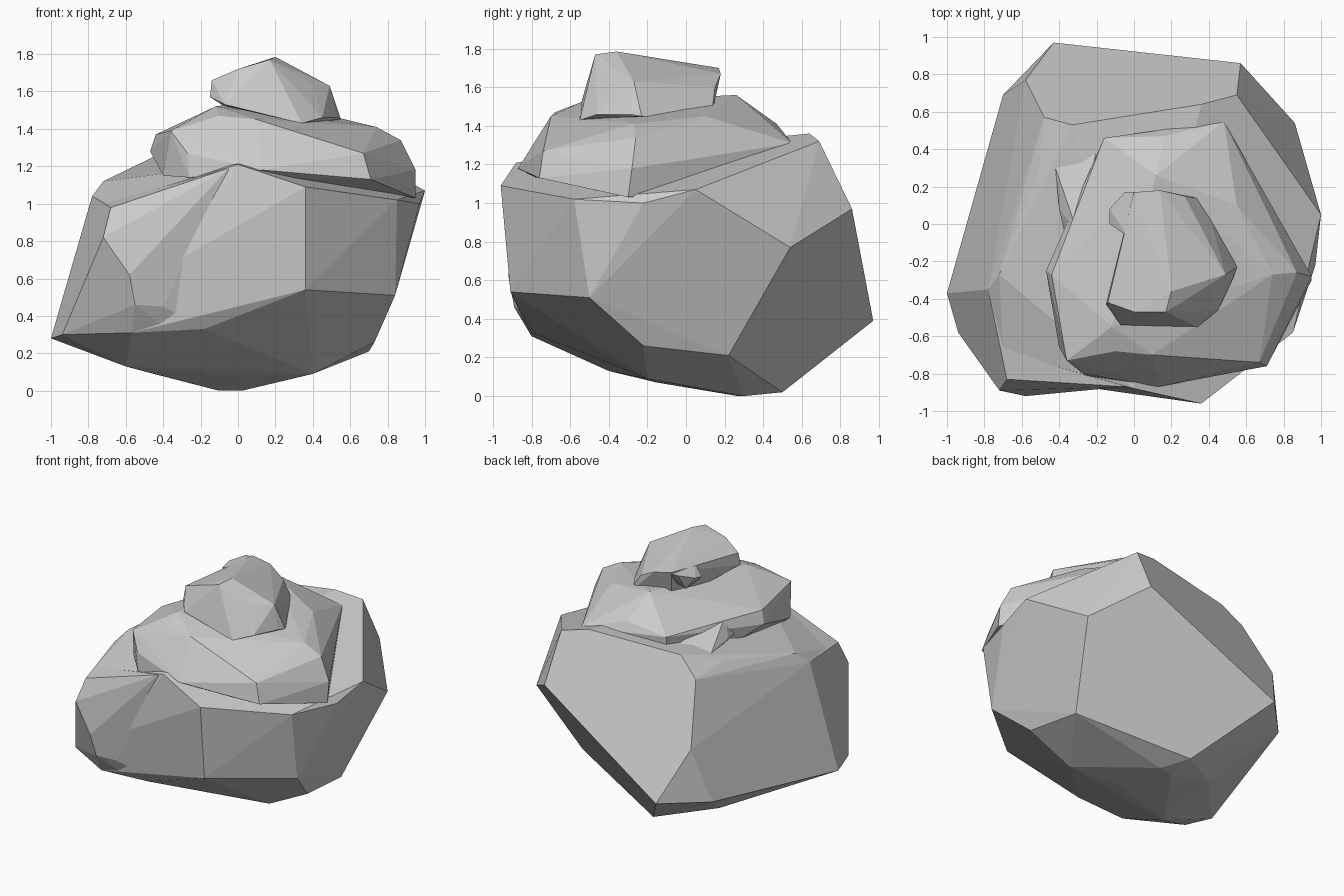
import bpy, bmesh
from math import radians


def boulder(name, corners):
    """Faceted stone: the convex hull around a few corner points."""
    bm = bmesh.new()
    for c in corners:
        bm.verts.new(c)
    res = bmesh.ops.convex_hull(bm, input=bm.verts)
    loose = {g for g in res["geom_interior"] + res["geom_unused"]
             if isinstance(g, bmesh.types.BMVert) and g.is_valid}
    bmesh.ops.delete(bm, geom=list(loose), context='VERTS')
    # merge nearly flat neighbours into broad facets
    bmesh.ops.dissolve_limit(bm, angle_limit=radians(3), verts=bm.verts, edges=bm.edges)
    bmesh.ops.recalc_face_normals(bm, faces=bm.faces)
    mesh = bpy.data.meshes.new(name)
    bm.to_mesh(mesh)
    bm.free()
    obj = bpy.data.objects.new(name, mesh)
    bpy.context.collection.objects.link(obj)
    return obj


# Large base boulder
boulder("base_boulder", [
    # back
    (.57, .86, .97), (-.43, .97, .39), (-.58, .77, .76), (-.48, .57, 1.18),
    (-.33, .53, 1.31), (.36, .64, 1.36), (.55, .69, 1.32), (-.70, .69, .37),
    # right
    (.86, .54, .77), (1, .05, 1.07), (.97, -.22, 1.0), (.70, .22, .21),
    (.73, -.22, .26), (.84, -.50, .51), (.85, -.58, 1.02),
    # front
    (.36, -.96, 1.09), (.36, -.91, .54), (0, -.88, 1.21), (-.18, -.80, .33),
    (-.57, -.80, .31), (-.70, -.68, 1.0), (-.42, -.85, .64),
    # left
    (-1, -.37, .28), (-.94, -.58, .30), (-.78, -.35, 1.04), (-.72, -.27, 1.12),
    (-.51, .28, 1.22),
    # underside
    (-.10, .27, 0), (.02, .30, 0), (-.08, .50, .02), (.40, -.20, .09),
    (-.60, -.40, .13), (-.45, .25, .09), (0, -.15, .07),
])

# Bulge at the front left; leaves a shallow hollow in the front face
boulder("front_left_bulge", [
    (-.42, -.88, .85), (-.42, -.88, .64), (-.58, -.92, .62), (-.72, -.89, .82),
    (-.55, -.89, .46), (-.40, -.86, .45), (-.57, -.80, .31), (-.38, -.80, .33),
    (-.70, -.68, 1.0), (-.68, -.83, .98), (-.05, -.87, 1.19), (-.94, -.58, .30),
    (-1, -.37, .28), (-.78, -.35, 1.04), (-.20, -.78, .35), (-.30, -.50, .70),
])

# Middle slab resting on the base
boulder("middle_slab", [
    (-.44, -.27, 1.37), (-.47, -.25, 1.28), (-.36, -.73, 1.39), (-.27, -.80, 1.27),
    (-.26, -.81, 1.14), (-.40, -.66, 1.15), (.13, -.87, 1.18), (.10, -.70, 1.45),
    (-.10, -.68, 1.47), (.50, -.79, 1.14), (.71, -.76, 1.13), (.67, -.74, 1.27),
    (.95, -.30, 1.03), (.95, -.28, 1.18), (.87, -.26, 1.34), (.74, -.27, 1.41),
    (.55, .10, 1.45), (.48, .55, 1.31), (.16, .47, 1.41), (-.16, .46, 1.37),
    (-.12, -.55, 1.52), (.12, .26, 1.56), (.12, .15, 1.55), (-.05, .10, 1.51),
    (.50, .40, 1.10), (-.15, .45, 1.20), (-.32, .05, 1.15), (-.30, .10, 1.30),
    (.72, -.08, 1.39),
])

# Cap stone on top: main block and an overhanging rear lobe
boulder("cap_stone", [
    (.20, -.36, 1.785), (.17, -.47, 1.77), (0, -.47, 1.72), (-.14, -.42, 1.66),
    (-.07, -.54, 1.53), (-.15, -.43, 1.57), (.34, -.55, 1.43), (.55, -.23, 1.45),
    (.53, -.29, 1.46), (.49, -.27, 1.63), (.40, -.36, 1.64), (.45, -.46, 1.46),
    (.38, .13, 1.44), (.27, .15, 1.60), (.14, .18, 1.67), (0, .17, 1.70),
    (-.05, -.12, 1.67), (-.04, -.10, 1.50), (.05, .10, 1.45),
])
boulder("cap_lobe", [
    (-.13, .08, 1.66), (-.13, .00, 1.64), (-.05, .17, 1.69), (-.03, -.07, 1.69),
    (-.07, -.03, 1.58), (-.07, .10, 1.57), (.10, .10, 1.62), (.03, .17, 1.69),
])

# Small spike against the left of the slab
boulder("left_spike", [
    (-.30, -.05, 1.40), (-.28, -.11, 1.36), (-.36, -.10, 1.26), (-.40, .08, 1.27),
    (-.25, .10, 1.36), (-.42, .30, 1.26), (-.20, .40, 1.30), (-.30, .10, 1.15),
])
